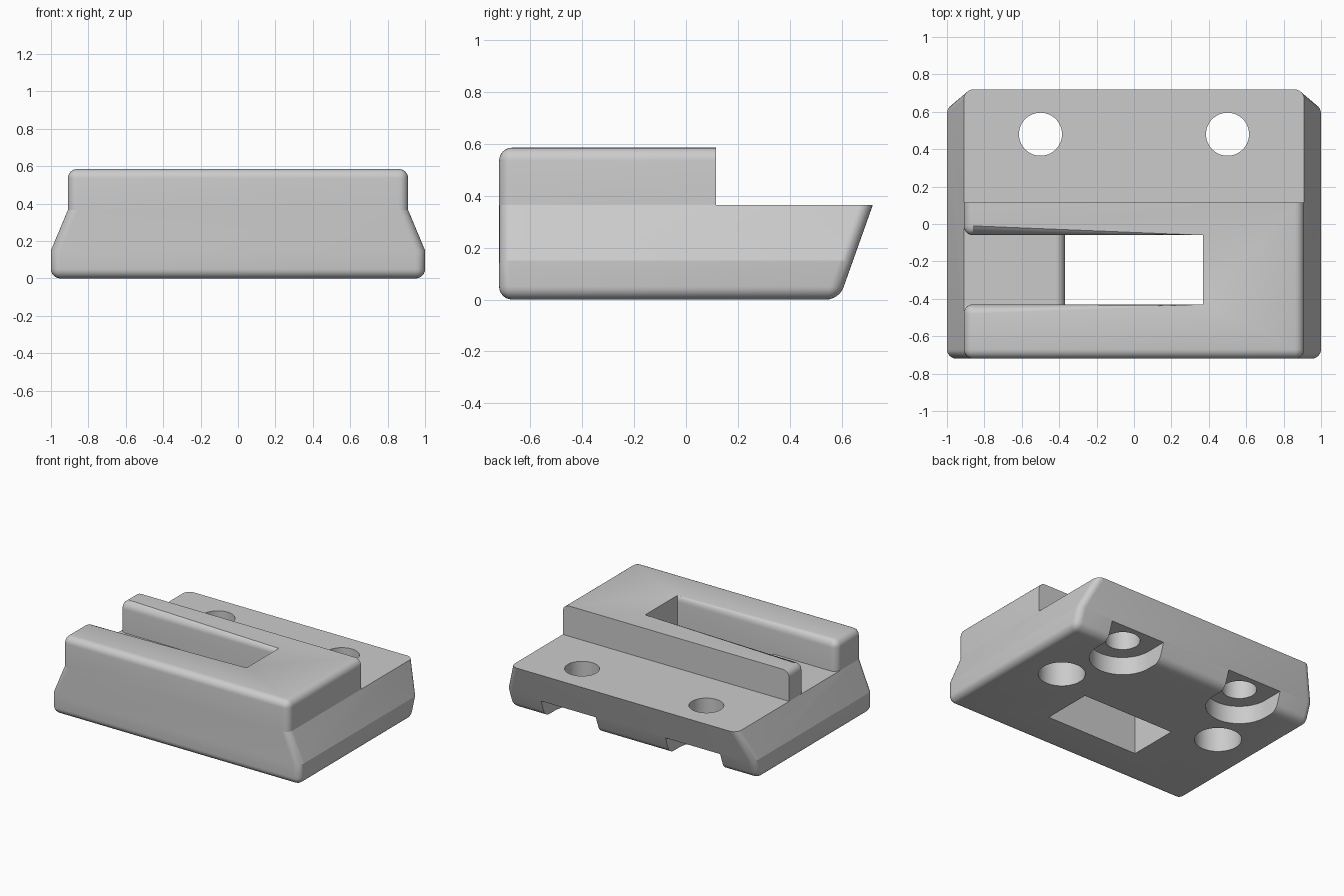
import bpy, bmesh
from math import sin, cos, pi

scene_cube = bpy.data.objects.get("Cube")
if scene_cube:
    bpy.data.objects.remove(scene_cube, do_unlink=True)

grey = bpy.data.materials.new("plain grey")
grey.use_nodes = True
COLOUR = (0.6, 0.6, 0.6, 1)
grey.diffuse_color = COLOUR
grey.node_tree.nodes["Principled BSDF"].inputs["Base Color"].default_value = COLOUR

LEDGE, TOP = 0.365, 0.585      # heights of the rear ledge and the raised rails
FRONT, STEP = -0.72, 0.115     # front face and step behind the rails
SIDE = 0.91                    # half width of the upper part
SLOT = (-0.43, -0.06)          # slot limits across the depth
END = 0.37                     # half length of the window
ROUND = 0.05


def loft(name, rings, rounded=None):
    """Skin closed rings into a solid, rounding the edges that pass the test."""
    bm = bmesh.new()
    loops = [[bm.verts.new(p) for p in ring] for ring in rings]
    n = len(loops[0])
    for a, b in zip(loops, loops[1:]):
        for i in range(n):
            j = (i + 1) % n
            bm.faces.new((a[i], a[j], b[j], b[i]))
    bm.faces.new(loops[0][::-1])
    bm.faces.new(loops[-1])
    bmesh.ops.recalc_face_normals(bm, faces=bm.faces)
    if rounded:
        edges = [e for e in bm.edges if rounded(e.verts[0].co, e.verts[1].co)]
        bmesh.ops.bevel(bm, geom=edges, offset=ROUND, segments=6, profile=0.5,
                        affect='EDGES', clamp_overlap=True)
    mesh = bpy.data.meshes.new(name)
    bm.to_mesh(mesh)
    bm.free()
    mesh.materials.append(grey)
    obj = bpy.data.objects.new(name, mesh)
    bpy.context.collection.objects.link(obj)
    return obj


def prism(name, outline, z0, z1, rounded=None):
    return loft(name, [[(x, y, z) for x, y in outline] for z in (z0, z1)], rounded)


def arc(cx, cy, r, start, stop, steps):
    angles = [start + (stop - start) * i / steps for i in range(steps + 1)]
    return [(cx + r * cos(a), cy + r * sin(a)) for a in angles]


def combine(target, tool, operation):
    mod = target.modifiers.new(operation.title(), 'BOOLEAN')
    mod.operation, mod.solver, mod.object = operation, 'EXACT', tool
    bpy.context.view_layer.objects.active = target
    bpy.ops.object.modifier_apply(modifier=mod.name)
    bpy.data.objects.remove(tool, do_unlink=True)


# Base: flared sides and a back face that leans outward
def base_ring(half, z):
    back = 0.59 + 0.356 * z
    return [(-half, FRONT, z), (half, FRONT, z), (half, back, z), (-half, back, z)]


def base_edges(a, b):
    return abs(a.z - b.z) > 0.01 or max(a.z, b.z) < 0.01


body = loft("clamp_block", [base_ring(1, 0), base_ring(1, 0.15), base_ring(SIDE, LEDGE)],
            base_edges)

# Window through the base, with a rounded lip on the slot floor
lip = arc(-END - ROUND, LEDGE - ROUND, ROUND, pi / 2, 0, 6)
section = [(END, -0.1), (END, TOP), (-END - ROUND, TOP)] + lip + [(-END, -0.1)]
window = loft("window_cutter", [[(x, y, z) for x, z in section] for y in SLOT])
combine(body, window, 'DIFFERENCE')

for s in (-1, 1):
    # Screw hole, its open-backed recess and the blind socket below
    hole = prism("hole_cutter", arc(0.5 * s, 0.48, 0.115, 0, 2 * pi, 48)[:-1], -0.1, TOP)
    recess = arc(0.5 * s, 0.48, 0.22, pi, 2 * pi, 24)
    recess += [(0.5 * s + 0.22, 0.9), (0.5 * s - 0.22, 0.9)]
    notch = prism("notch_cutter", recess, -0.1, 0.13)
    socket = prism("socket_cutter", arc(0.67 * s, 0.06, 0.155, 0, 2 * pi, 48)[:-1], -0.1, 0.25)
    for cutter in (notch, hole, socket):
        combine(body, cutter, 'DIFFERENCE')


# Raised rails: a U shape open toward one side
def rail_edges(a, b):
    upright = abs(a.z - b.z) > 0.01
    if upright:
        return a.y < STEP - 0.01 and a.x < END - 0.01 or a.y < FRONT + 0.01
    at_step = min(a.y, b.y) > STEP - 0.01
    slot_end = abs(a.x - END) < 0.01 and abs(b.x - END) < 0.01
    return min(a.z, b.z) > TOP - 0.01 and not at_step and not slot_end


outline = [(-SIDE, FRONT), (SIDE, FRONT), (SIDE, STEP), (-SIDE, STEP),
           (-SIDE, SLOT[1]), (END, SLOT[1]), (END, SLOT[0]), (-SIDE, SLOT[0])]
rails = prism("rails", outline, LEDGE, TOP, rail_edges)
combine(body, rails, 'UNION')

bpy.ops.object.select_all(action='DESELECT')
body.select_set(True)
bpy.context.view_layer.objects.active = body
bpy.ops.object.shade_smooth_by_angle(angle=0.35)
